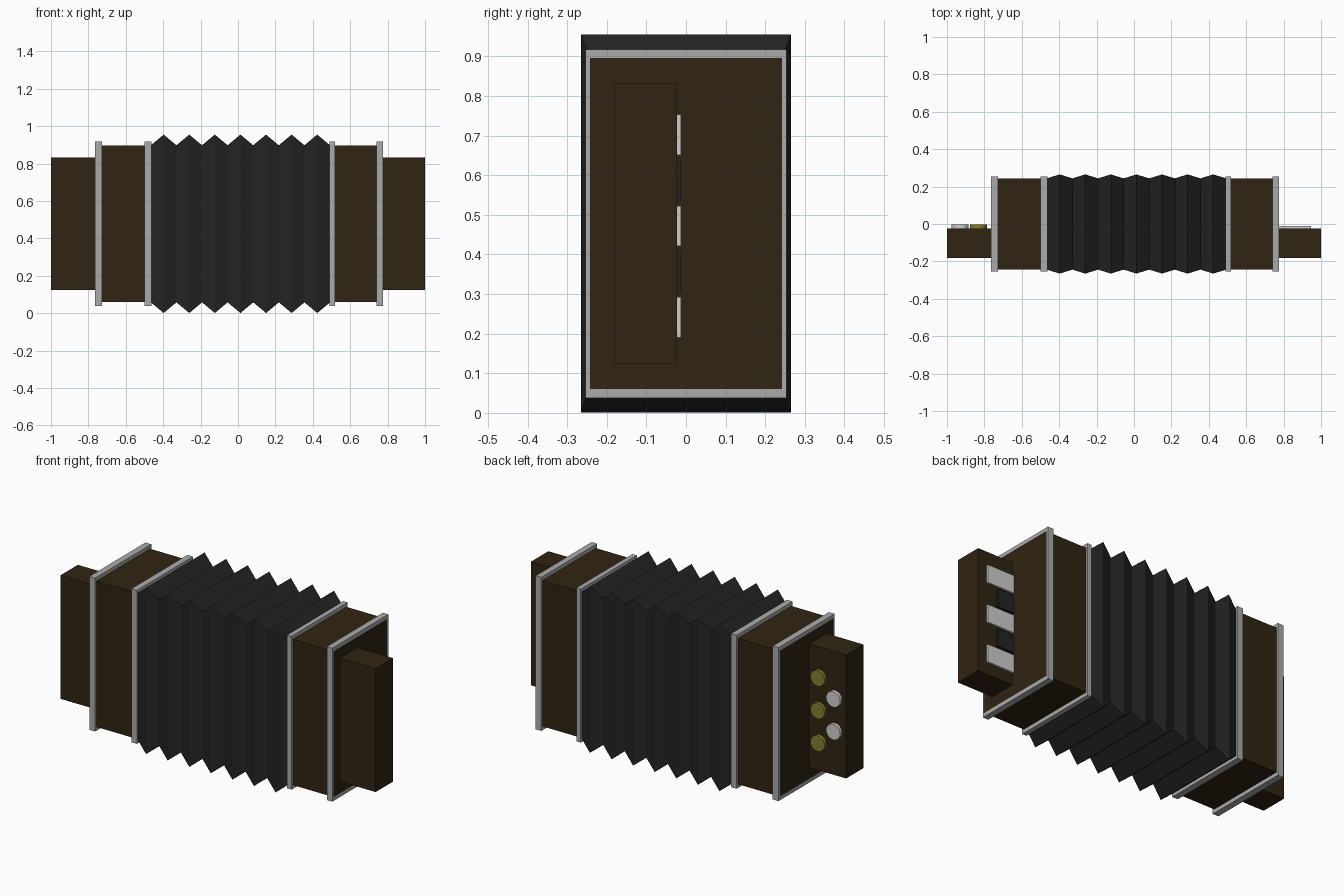
import bpy, bmesh, math
from mathutils import Matrix

if "Cube" in bpy.data.objects:
    bpy.data.objects.remove(bpy.data.objects["Cube"])

CZ = 0.478  # height of the instrument's long axis


def material(name, rgb):
    m = bpy.data.materials.new(name)
    m.diffuse_color = (*rgb, 1)
    m.use_nodes = True
    m.node_tree.nodes["Principled BSDF"].inputs["Base Color"].default_value = m.diffuse_color
    return m


WOOD = material("dark_wood", (0.030, 0.018, 0.006))
BLACK = material("black_cloth", (0.017, 0.017, 0.017))
METAL = material("grey_metal", (0.40, 0.41, 0.40))
WHITE = material("white_ivory", (0.62, 0.62, 0.62))
GOLD = material("yellow_brass", (0.24, 0.215, 0.028))


def finish(name, bm, mat):
    bmesh.ops.recalc_face_normals(bm, faces=bm.faces)
    mesh = bpy.data.meshes.new(name)
    bm.to_mesh(mesh)
    bm.free()
    mesh.materials.append(mat)
    ob = bpy.data.objects.new(name, mesh)
    bpy.context.collection.objects.link(ob)
    return ob


def box(name, x, y, z, mat):
    """Box from (min, max) pairs."""
    bm = bmesh.new()
    bmesh.ops.create_cube(bm, size=1)
    for v in bm.verts:
        v.co = [a + (b - a) * (c + 0.5) for c, (a, b) in zip(v.co, (x, y, z))]
    return finish(name, bm, mat)


def loft(name, sections, mat, closed=False):
    """Join rectangles (x, half width, half height) along x."""
    bm = bmesh.new()
    loops = [[bm.verts.new((x, sy * w, CZ + sz * h))
              for sy, sz in ((-1, -1), (1, -1), (1, 1), (-1, 1))]
             for x, w, h in sections]
    pairs = list(zip(loops, loops[1:]))
    if closed:
        pairs.append((loops[-1], loops[0]))
    for a, b in pairs:
        for i in range(4):
            j = (i + 1) % 4
            bm.faces.new((a[i], a[j], b[j], b[i]))
    if not closed:
        bm.faces.new(loops[0])
        bm.faces.new(loops[-1])
    return finish(name, bm, mat)


# Folded bellows: seven ridges
X0, X1, FOLDS = -0.466, 0.492, 7
step = (X1 - X0) / (2 * FOLDS)
loft("bellows", [(X0 + i * step, 0.265 if i % 2 else 0.244, 0.477 if i % 2 else 0.420)
                 for i in range(2 * FOLDS + 1)], BLACK)

# Wooden end cases
for name, a, b in (("left_case", -0.763, -0.467), ("right_case", 0.493, 0.774)):
    box(name, (a, b), (-0.243, 0.243), (CZ - 0.418, CZ + 0.418), WOOD)

# Metal frames around the cases
for name, a, b in (("left_outer_frame", -0.765, -0.728), ("left_inner_frame", -0.499, -0.463),
                   ("right_inner_frame", 0.490, 0.518), ("right_outer_frame", 0.741, 0.776)):
    loft(name, [(a, 0.254, 0.440), (b, 0.254, 0.440), (b, 0.243, 0.418), (a, 0.243, 0.418)],
         METAL, closed=True)

# Hand blocks at both ends
TOP_Y = -0.023
for name, a, b in (("button_block", -1.0, -0.763), ("keyboard_block", 0.774, 1.0)):
    box(name, (a, b), (-0.181, TOP_Y), (0.125, 0.833), WOOD)

# Piano keys on the right block, white and black alternating
for i in range(5):
    z = 0.242 + i * 0.115
    white = i % 2 == 0
    box(f"{'white' if white else 'black'}_key_{i + 1}", (0.774, 0.946 if white else 0.88),
        (TOP_Y - 0.005, -0.012), (z - 0.051, z + 0.051), WHITE if white else BLACK)

# Round buttons on the left block, in two staggered rows
for i in range(5):
    gold = i % 2 == 0
    bm = bmesh.new()
    bmesh.ops.create_cone(bm, cap_ends=True, segments=16, radius1=0.045, radius2=0.045, depth=0.026,
                          matrix=Matrix.Translation((-0.831 if gold else -0.93, -0.017, 0.287 + i * 0.0935))
                          @ Matrix.Rotation(math.pi / 2, 4, 'X'))
    finish(f"{'brass' if gold else 'white'}_button_{i + 1}", bm, GOLD if gold else WHITE)
